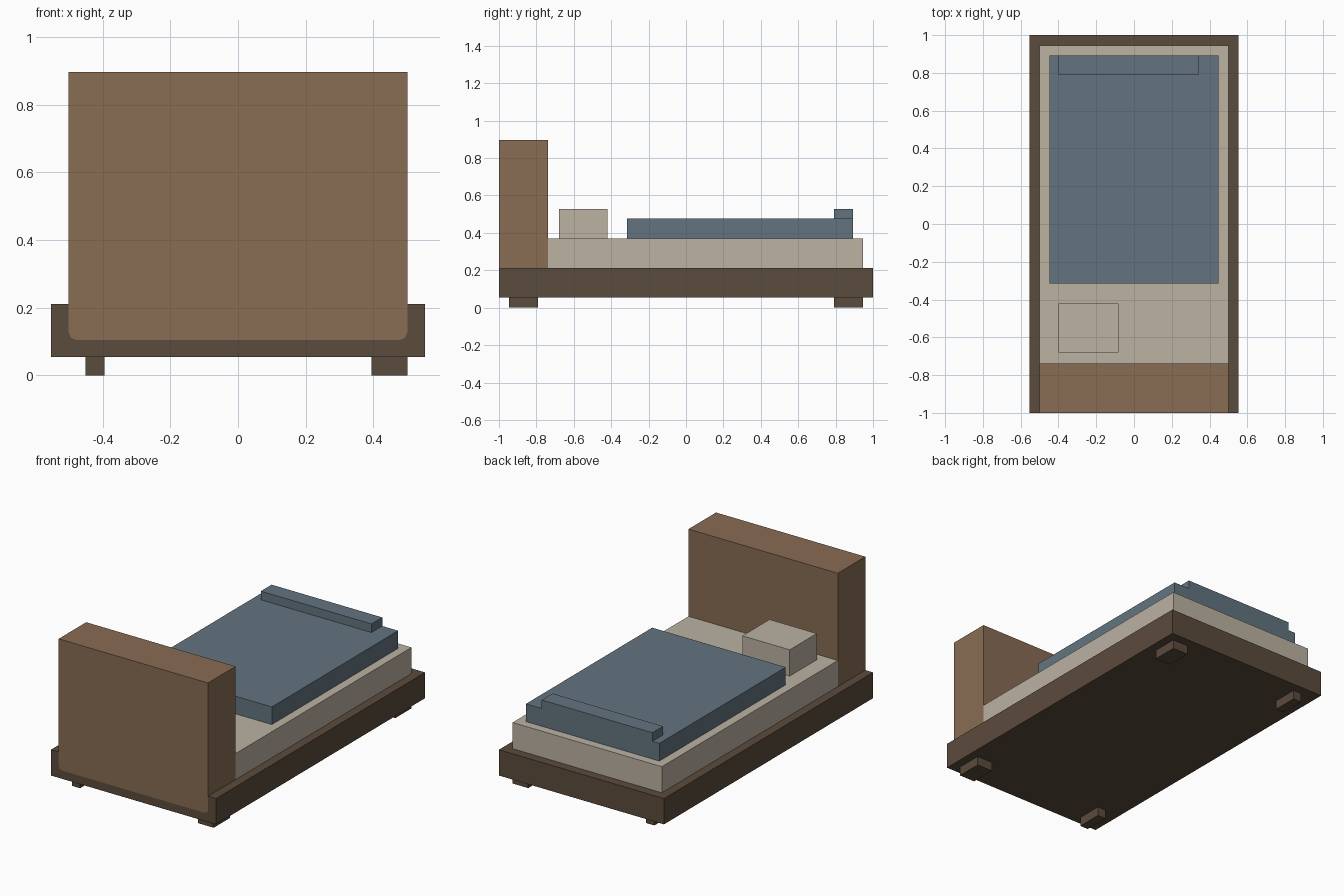
import bpy
import bmesh
from mathutils import Vector

default = bpy.data.objects.get("Cube")
if default:
    bpy.data.objects.remove(default, do_unlink=True)


def material(name, colour):
    mat = bpy.data.materials.new(name)
    mat.use_nodes = True
    mat.diffuse_color = (*colour, 1)
    bsdf = next(n for n in mat.node_tree.nodes if n.type == "BSDF_PRINCIPLED")
    bsdf.inputs["Base Color"].default_value = (*colour, 1)
    bsdf.inputs["Roughness"].default_value = 0.8
    return mat


dark_wood = material("dark wood", (0.105, 0.07, 0.045))
light_wood = material("light wood", (0.246, 0.15, 0.087))
linen = material("cream linen", (0.497, 0.445, 0.362))
blue = material("blue fabric", (0.125, 0.175, 0.216))


def box(name, x, y, z, mat, trim=0):
    """Box from its ranges; trim cuts the two bottom corners seen from the front."""
    low, high = Vector((x[0], y[0], z[0])), Vector((x[1], y[1], z[1]))
    bm = bmesh.new()
    bmesh.ops.create_cube(bm, size=1)
    bmesh.ops.scale(bm, vec=high - low, verts=bm.verts)
    bmesh.ops.translate(bm, vec=(low + high) / 2, verts=bm.verts)
    if trim:
        edges = [e for e in bm.edges
                 if abs(e.verts[0].co.y - e.verts[1].co.y) > 0.01
                 and all(v.co.z < z[0] + 0.01 for v in e.verts)]
        bmesh.ops.bevel(bm, geom=edges, offset=trim, segments=2,
                        profile=0.5, affect="EDGES")
    mesh = bpy.data.meshes.new(name)
    bm.to_mesh(mesh)
    bm.free()
    mesh.materials.append(mat)
    obj = bpy.data.objects.new(name, mesh)
    bpy.context.collection.objects.link(obj)
    return obj


# Frame and feet; the left feet are wider than the right ones
box("bed_frame", (-0.553, 0.553), (-1, 1), (0.055, 0.211), dark_wood)
for side, x in (("right", (-0.45, -0.395)), ("left", (0.395, 0.5))):
    for end, y in (("front", (-0.947, -0.79)), ("back", (0.79, 0.945))):
        box(f"{end}_{side}_foot", x, y, (0, 0.06), dark_wood)

# Headboard, set a hair proud of the frame
box("headboard", (-0.5, 0.5), (-1.001, -0.738), (0.105, 0.897), light_wood, trim=0.022)

# Bedding
box("mattress", (-0.5, 0.5), (-0.74, 0.945), (0.16, 0.369), linen)
box("pillow", (-0.4, -0.083), (-0.68, -0.421), (0.36, 0.528), linen)
box("blanket", (-0.447, 0.447), (-0.315, 0.893), (0.36, 0.476), blue)
box("blanket_fold", (-0.4, 0.341), (0.79, 0.893), (0.476, 0.528), blue)
